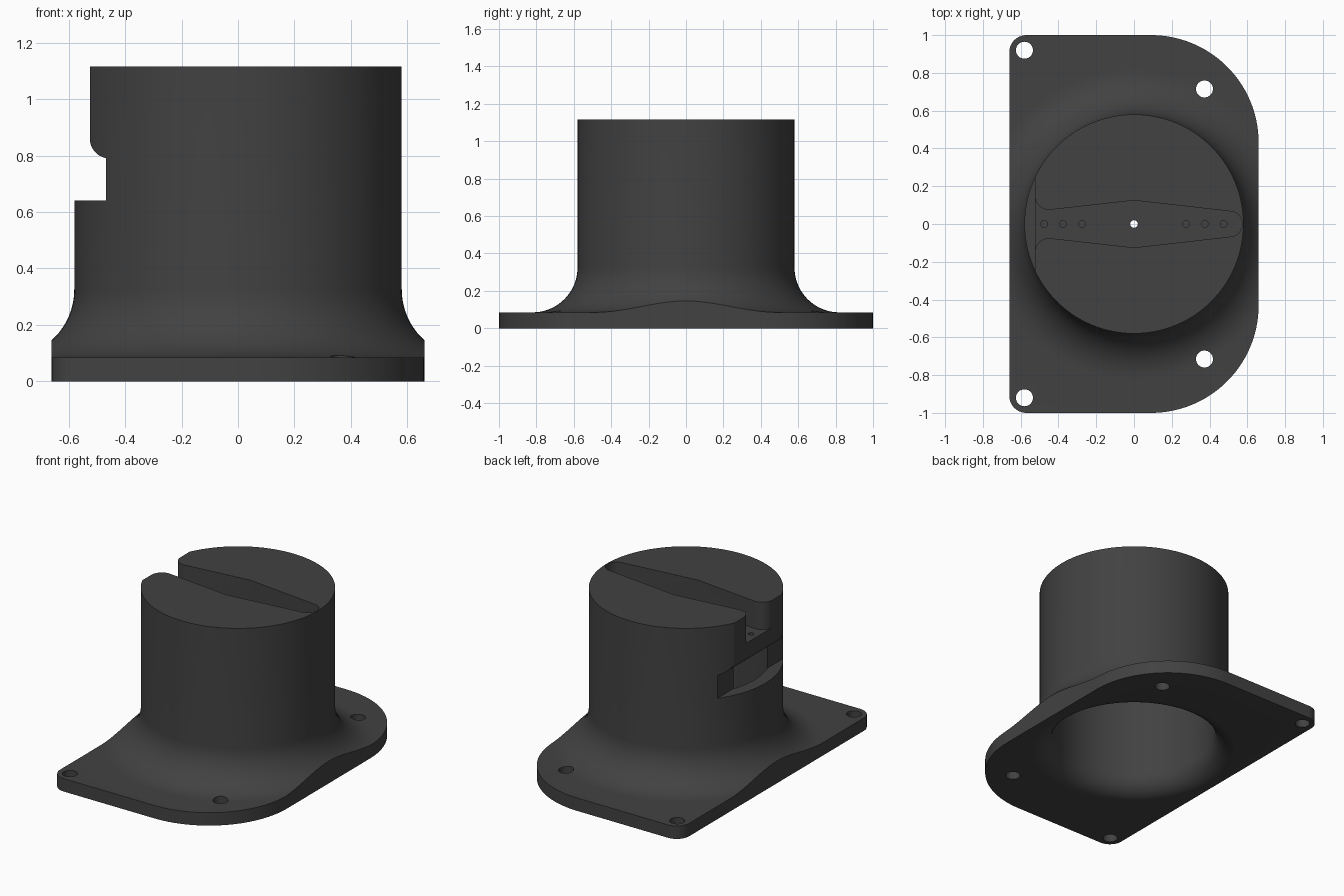
import bpy, bmesh, math
from mathutils import Matrix, Vector

if "Cube" in bpy.data.objects:
    bpy.data.objects.remove(bpy.data.objects["Cube"])

PLATE_Z, TOP_Z, R_BODY, R_BORE = 0.085, 1.115, 0.58, 0.50

grey = bpy.data.materials.new("dark_grey_plastic")
grey.diffuse_color = (0.054, 0.054, 0.054, 1)
grey.use_nodes = True
grey.node_tree.nodes["Principled BSDF"].inputs["Base Color"].default_value = grey.diffuse_color


def arc(cx, cy, r, a0, a1, n):
    """Points on an arc, angles in degrees."""
    return [(cx + r * math.cos(math.radians(a0 + (a1 - a0) * i / n)),
             cy + r * math.sin(math.radians(a0 + (a1 - a0) * i / n)))
            for i in range(n + 1)]


def finish(bm, name):
    bmesh.ops.remove_doubles(bm, verts=bm.verts, dist=1e-5)
    bmesh.ops.recalc_face_normals(bm, faces=bm.faces)
    me = bpy.data.meshes.new(name)
    bm.to_mesh(me)
    bm.free()
    me.materials.append(grey)
    ob = bpy.data.objects.new(name, me)
    bpy.context.collection.objects.link(ob)
    return ob


def lathe(name, profile, steps=112):
    """Solid of revolution from (radius, z) points that start and end on the axis."""
    bm = bmesh.new()
    vs = [bm.verts.new((r, 0, z)) for r, z in profile]
    es = [bm.edges.new(p) for p in zip(vs, vs[1:])]
    bmesh.ops.spin(bm, geom=vs + es, cent=(0, 0, 0), axis=(0, 0, 1),
                   angle=2 * math.pi, steps=steps)
    return finish(bm, name)


def prism(name, outline, lo, hi, along_y=False):
    """Extrude an outline along z, or an xz outline along y."""
    bm = bmesh.new()
    vs = [bm.verts.new((a, lo, b) if along_y else (a, b, lo)) for a, b in outline]
    f = bm.faces.new(vs)
    ext = bmesh.ops.extrude_face_region(bm, geom=[f])["geom"]
    move = Vector((0, hi - lo, 0)) if along_y else Vector((0, 0, hi - lo))
    bmesh.ops.translate(bm, vec=move,
                        verts=[v for v in ext if isinstance(v, bmesh.types.BMVert)])
    return finish(bm, name)


def drills(name, holes):
    """Cylinders as (x, y, radius, z_low, z_high)."""
    bm = bmesh.new()
    for x, y, r, lo, hi in holes:
        bmesh.ops.create_cone(bm, cap_ends=True, segments=32, radius1=r, radius2=r,
                              depth=hi - lo,
                              matrix=Matrix.Translation((x, y, (lo + hi) / 2)))
    return finish(bm, name)


def boolean(ob, cutter, op="DIFFERENCE"):
    mod = ob.modifiers.new("cut", "BOOLEAN")
    mod.operation, mod.solver, mod.object = op, "EXACT", cutter
    cutter.hide_render = True
    bpy.ops.object.select_all(action="DESELECT")
    bpy.context.view_layer.objects.active = ob
    ob.select_set(True)
    bpy.ops.object.modifier_apply(modifier=mod.name)
    bpy.data.objects.remove(cutter)


# Round body flaring into the base flange
body = lathe("flanged_cap",
             [(0, 0), (1.4, 0), (1.4, PLATE_Z)]
             + arc(0.82, PLATE_Z + 0.24, 0.24, 270, 180, 16)
             + [(R_BODY, TOP_Z), (0, TOP_Z)])

# Flange outline: small corners on the left, large ones on the right
outline = (arc(0.09, 0.43, 0.57, 0, 90, 28) + arc(-0.57, 0.91, 0.09, 90, 180, 10)
           + arc(-0.57, -0.91, 0.09, 180, 270, 10) + arc(0.09, -0.43, 0.57, 270, 360, 28))
boolean(body, prism("flange_outline", outline, -0.2, 1.4), "INTERSECT")

# Bore from below with a rounded mouth
f = 0.13
boolean(body, lathe("bore", [(0, -0.1), (R_BORE + f, -0.1)]
                    + arc(R_BORE + f, f, f, 270, 180, 12)
                    + [(R_BORE, 0.79), (0, 0.79)]))

# Side window with the flat above it and its rounded lip
side = ([(-1, 0.64), (-0.468, 0.64), (-0.468, 0.791)]
        + arc(-0.455, 0.86, 0.07, 255, 180, 10) + [(-0.525, 1.4), (-1, 1.4)])
boolean(body, prism("side_window", side, -0.9, 0.9, along_y=True))

# Tapered arm slot in the top, open at the flat side
half = (arc(0.507, 0, 0.067, 0, 83, 10) + [(0, 0.125)]
        + arc(-0.45, 0.15, 0.075, 277, 180, 10) + [(-0.7, 0.15)])
slot = half + [(x, -y) for x, y in reversed(half[1:])]
SLOT_Z = 0.935
boolean(body, prism("arm_slot", slot, SLOT_Z, 1.4))

# Mounting holes, centre hole and blind screw holes
holes = [(x, s * y, 0.045, -0.1, 0.4) for x, y in ((-0.58, 0.92), (0.373, 0.715))
         for s in (1, -1)]
holes.append((0, 0, 0.02, 0.7, 1.2))
holes += [(s * x, 0, 0.018, SLOT_Z - 0.07, 1.0) for x in (0.275, 0.375, 0.475)
          for s in (1, -1)]
boolean(body, drills("hole_drills", holes))

# Smooth curves, sharp rims
bpy.ops.object.shade_smooth_by_angle(angle=math.radians(30))
